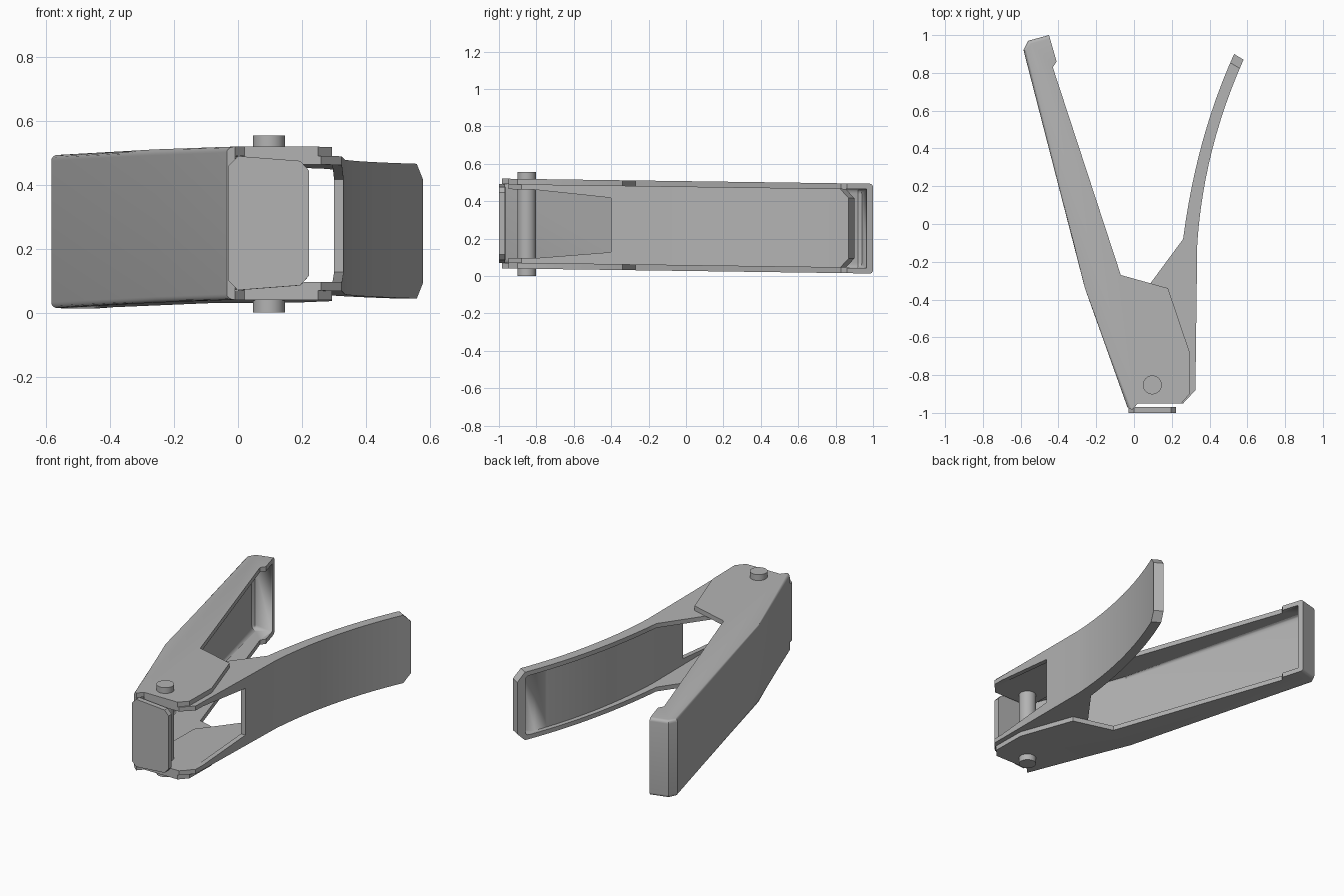
import bpy, bmesh
from mathutils import Vector

cube = bpy.data.objects.get("Cube")
if cube:
    bpy.data.objects.remove(cube)

steel = bpy.data.materials.new("grey_metal")
steel.use_nodes = True
GREY = (0.45, 0.45, 0.45, 1)
steel.diffuse_color = GREY
steel.node_tree.nodes["Principled BSDF"].inputs["Base Color"].default_value = GREY


def prism(name, outline, low, high, bevels=(), place=lambda a, b, h: (a, b, h)):
    """Extrude an outline; bevels lists (outline sides, width, segments)."""
    bm = bmesh.new()
    n = len(outline)
    rings = [[bm.verts.new(place(a, b, h)) for a, b in outline] for h in (low, high)]
    bm.faces.new(rings[0][::-1])
    bm.faces.new(rings[1])
    for i in range(n):
        j = (i + 1) % n
        bm.faces.new((rings[0][i], rings[0][j], rings[1][j], rings[1][i]))
    for sides, width, segments in bevels:
        edges = [bm.edges.get((ring[i], ring[(i + 1) % n])) for ring in rings for i in sides]
        bmesh.ops.bevel(bm, geom=edges, offset=width, segments=segments,
                        profile=0.5, affect='EDGES', clamp_overlap=True)
    bmesh.ops.recalc_face_normals(bm, faces=bm.faces)
    mesh = bpy.data.meshes.new(name)
    bm.to_mesh(mesh)
    bm.free()
    mesh.materials.append(steel)
    obj = bpy.data.objects.new(name, mesh)
    bpy.context.collection.objects.link(obj)
    return obj


def activate(obj):
    bpy.ops.object.select_all(action='DESELECT')
    obj.select_set(True)
    bpy.context.view_layer.objects.active = obj


def combine(obj, tool, operation):
    mod = obj.modifiers.new("combine", 'BOOLEAN')
    mod.operation = operation
    mod.solver = 'EXACT'
    mod.object = tool
    activate(obj)
    bpy.ops.object.modifier_apply(modifier=mod.name)
    bpy.data.objects.remove(tool)


def finish(obj, lean=0.0138):
    """Lift the part into place with the slight lean of the whole tool."""
    for v in obj.data.vertices:
        v.co.z += 0.267 - lean * v.co.y
    activate(obj)
    bpy.ops.object.shade_smooth_by_angle(angle=0.55)


def bezier(p0, p1, p2, steps=12):
    a, b, c = Vector(p0), Vector(p1), Vector(p2)
    ts = [i / steps for i in range(steps + 1)]
    return [tuple(a * (1 - t) ** 2 + b * 2 * t * (1 - t) + c * t * t) for t in ts]


# Main handle: a channel with a rounded outer wall and broad pivot cheeks
handle_outline = [
    (0.02, -0.95), (-0.01, -0.985), (-0.035, -0.97), (-0.26, -0.34), (-0.585, 0.92),
    (-0.56, 0.97), (-0.45, 1.0), (-0.41, 0.86), (-0.43, 0.83), (-0.07, -0.27),
    (0.18, -0.34), (0.295, -0.68), (0.295, -0.9), (0.25, -0.95)]
main_handle = prism("main_handle", handle_outline, -0.24, 0.24,
                    [((2, 3, 4, 5), 0.055, 5)])
handle_hollow = prism("handle_hollow", [
    (0.01, -0.97), (-0.225, -0.34), (-0.55, 0.92), (-0.54, 0.94), (-0.445, 0.965),
    (0.6, 1.25), (0.6, -1.2), (0.01, -1.2)], -0.211, 0.211,
    [((0, 1, 2, 3, 4), 0.03, 4)])
combine(main_handle, handle_hollow, 'DIFFERENCE')
finish(main_handle)

# Front plate closing the nose of the main handle
front_plate = prism("front_plate", [
    (-0.03, -0.18), (0.0, -0.21), (0.195, -0.195), (0.222, -0.165),
    (0.222, 0.165), (0.195, 0.195), (0.0, 0.21), (-0.03, 0.18)],
    -1.0, -0.968, place=lambda x, z, y: (x, y, z))
finish(front_plate)

# Curved lever: hollow on its inner side, forked around the pivot
outer = bezier((0.335, -0.1), (0.37, 0.4), (0.58, 0.87))
inner = bezier((0.53, 0.9), (0.33, 0.46), (0.26, -0.08))
lever_outline = [(0.26, -0.95), (0.325, -0.88)] + outer + inner + [
    (0.09, -0.31), (0.0, -0.43), (0.0, -0.93), (0.02, -0.95)]
tip_side = 1 + len(outer)
lever = prism("curved_lever", lever_outline, -0.211, 0.211, [((tip_side,), 0.05, 1)])

hollow_curve = [(x - 0.03, y) for x, y in bezier((0.335, -0.1), (0.37, 0.4), (0.565, 0.84))]
hollow_outline = [(0.295, -1.2), (0.295, -0.88)] + hollow_curve + [(-0.3, 1.2), (-0.3, -1.2)]
lever_hollow = prism("lever_hollow", hollow_outline, -0.184, 0.184,
                     [(range(2, 2 + len(hollow_curve)), 0.025, 4)])
combine(lever, lever_hollow, 'DIFFERENCE')

# Tapered window between the fork arms
fork_window = prism("fork_window", [
    (-0.4, -0.145), (-0.4, 0.145), (-0.81, 0.183), (-1.2, 0.183),
    (-1.2, -0.183), (-0.81, -0.183)], 0.2, 0.5, place=lambda y, z, x: (x, y, z))
combine(lever, fork_window, 'DIFFERENCE')
finish(lever)

# Pivot pin through both cheeks
bpy.ops.mesh.primitive_cylinder_add(vertices=32, radius=0.05, depth=0.555,
                                    location=(0.097, -0.852, 0.2775))
pin = bpy.context.object
pin.name = "pivot_pin"
pin.data.materials.append(steel)
bpy.ops.object.shade_smooth_by_angle(angle=0.55)
